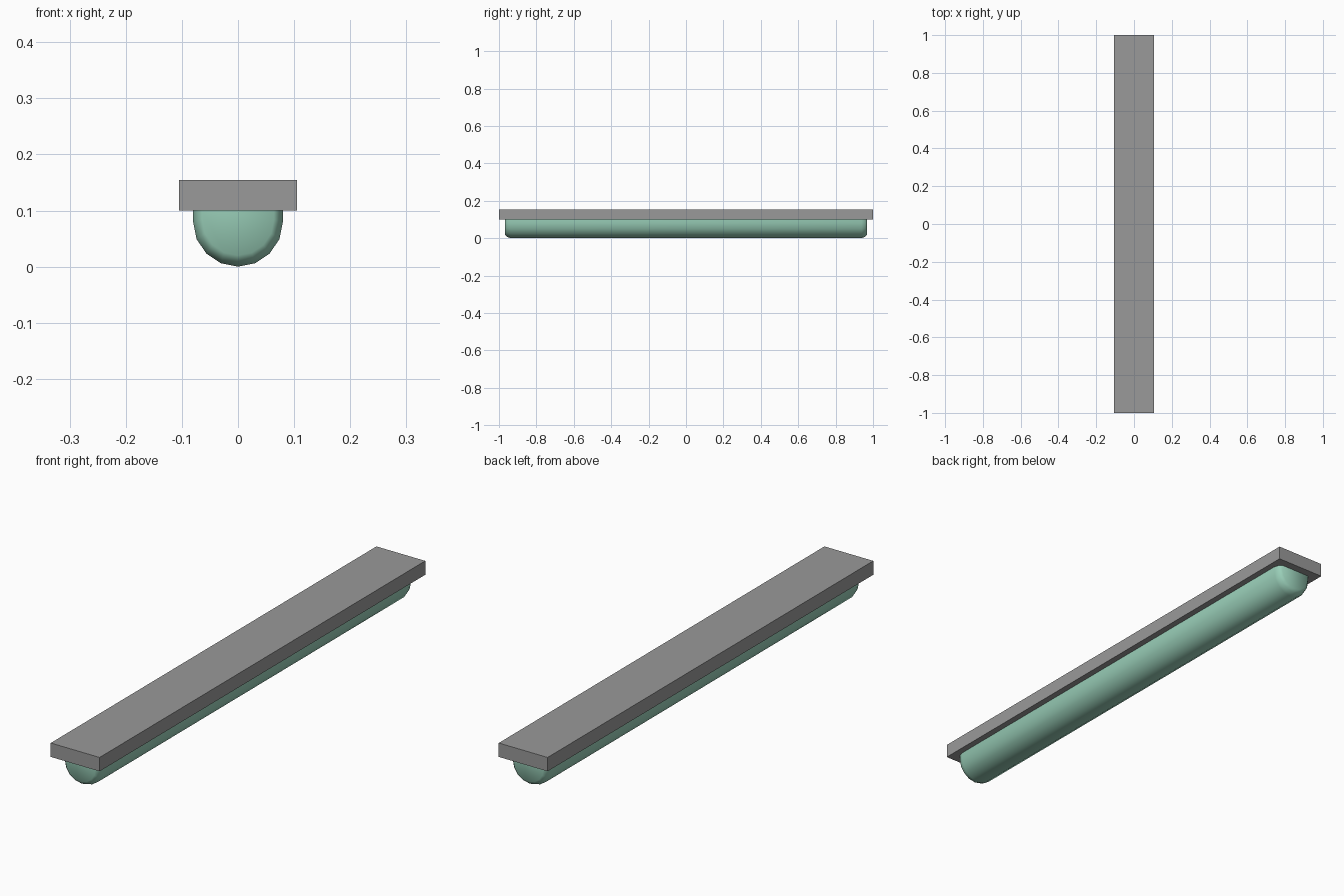
import bpy, bmesh, math

cube = bpy.data.objects.get("Cube")
if cube:
    bpy.data.objects.remove(cube, do_unlink=True)


def material(name, color):
    mat = bpy.data.materials.new(name)
    mat.use_nodes = True
    mat.diffuse_color = color
    mat.node_tree.nodes["Principled BSDF"].inputs["Base Color"].default_value = color
    return mat


def finish(bm, name, mat, smooth=None):
    bmesh.ops.recalc_face_normals(bm, faces=bm.faces)
    mesh = bpy.data.meshes.new(name)
    bm.to_mesh(mesh)
    bm.free()
    mesh.materials.append(mat)
    obj = bpy.data.objects.new(name, mesh)
    bpy.context.collection.objects.link(obj)
    if smooth:
        bpy.ops.object.select_all(action='DESELECT')
        obj.select_set(True)
        bpy.context.view_layer.objects.active = obj
        bpy.ops.object.shade_smooth_by_angle(angle=math.radians(smooth))
    return obj


grey = material("mount grey", (0.32, 0.32, 0.32, 1))
green = material("pale green", (0.32, 0.62, 0.48, 1))

BASE, TOP, RADIUS = 0.1, 0.154, 0.08

# Flat mounting plate
bm = bmesh.new()
bmesh.ops.create_cube(bm, size=1)
for v in bm.verts:
    v.co.x *= 0.21
    v.co.y *= 2
    v.co.z = BASE if v.co.z < 0 else TOP
finish(bm, "mounting_plate", grey)

# Half-round cover below the plate: arc plus short straight sides
arc = [math.pi * i / 8 for i in range(9)]
profile = [(RADIUS, BASE)]
profile += [(RADIUS * math.cos(a), RADIUS * (1 - math.sin(a))) for a in arc]
profile += [(-RADIUS, BASE)]

# Rings along the length, shrinking towards the plate at both rounded ends
ends = [(0.968, 0.8), (0.958, 0.92), (0.938, 1)]
stations = [(-y, s) for y, s in ends] + ends[::-1]
bm = bmesh.new()
rings = [[bm.verts.new((x * s, y, BASE + (z - BASE) * s)) for x, z in profile]
         for y, s in stations]
for a, b in zip(rings, rings[1:]):
    for i in range(len(profile)):
        j = (i + 1) % len(profile)
        bm.faces.new((a[i], a[j], b[j], b[i]))
bm.faces.new(rings[0])
bm.faces.new(rings[-1])
finish(bm, "tube_cover", green, smooth=60)
